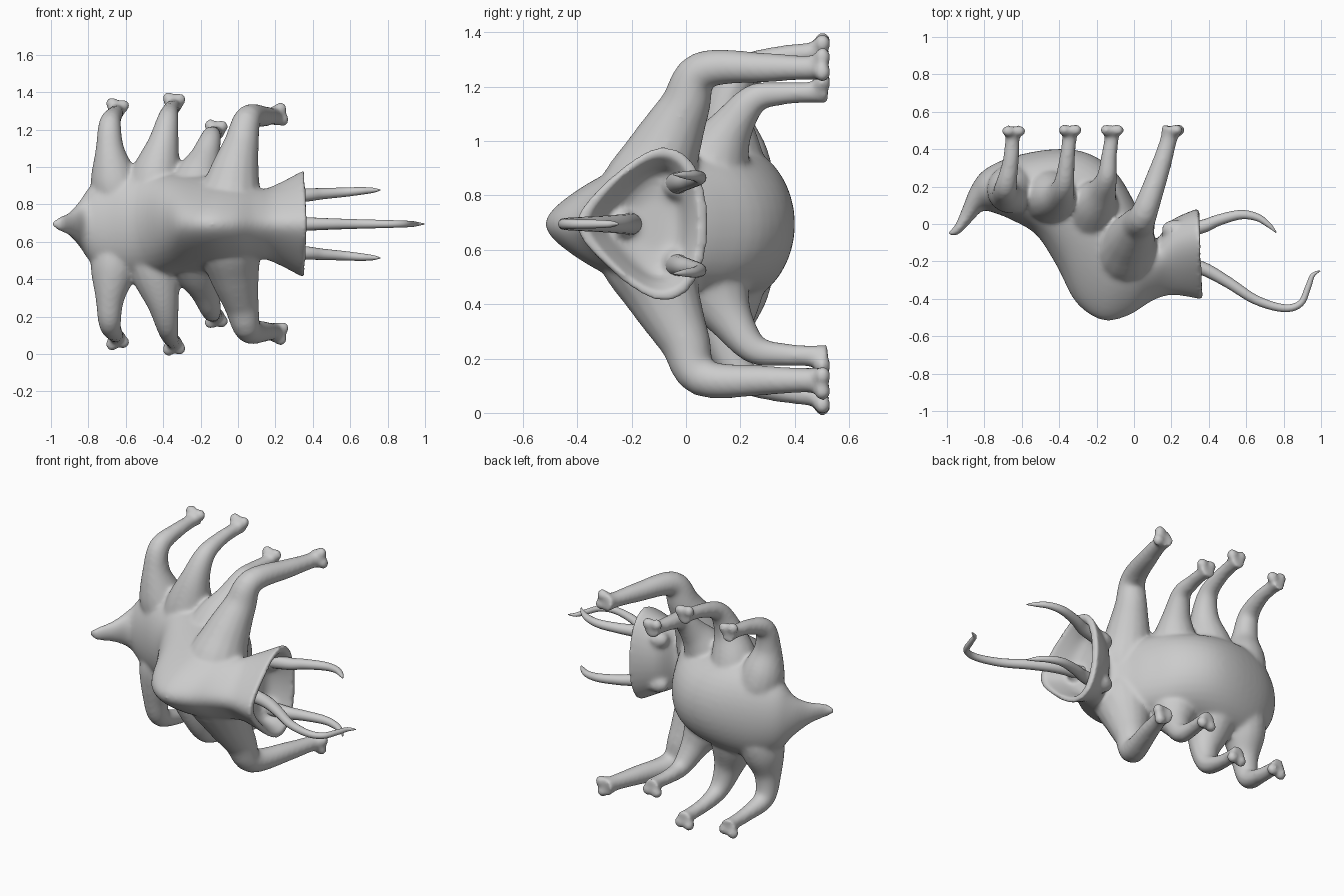
import bpy, bmesh, math
from mathutils import Vector, Matrix

if "Cube" in bpy.data.objects:
    bpy.data.objects.remove(bpy.data.objects["Cube"])

MID = 0.695   # height of the mirror plane


def spline(pts, n):
    """Catmull-Rom through tuples of any length."""
    out = []
    for i in range(len(pts) - 1):
        p0, p1 = pts[max(i - 1, 0)], pts[i]
        p2, p3 = pts[i + 1], pts[min(i + 2, len(pts) - 1)]
        for j in range(n):
            t = j / n
            out.append(tuple(0.5 * (2*b + (c - a)*t + (2*a - 5*b + 4*c - d)*t*t
                                    + (3*b - a - 3*c + d)*t**3)
                             for a, b, c, d in zip(p0, p1, p2, p3)))
    return out + [pts[-1]]


def skin(bm, rings):
    """Bridge rings of points and cap both ends."""
    vs = [[bm.verts.new(p) for p in r] for r in rings]
    n = len(vs[0])
    for a, b in zip(vs, vs[1:]):
        for i in range(n):
            bm.faces.new((a[i], a[(i + 1) % n], b[(i + 1) % n], b[i]))
    bm.faces.new(vs[0])
    bm.faces.new(vs[-1])


def tube(bm, pts, ref, n=16, steps=5):
    """Tapered tube through (x, y, z, radius)."""
    ps = spline(pts, steps)
    cs = [Vector(p[:3]) for p in ps]
    rings = []
    for i, p in enumerate(ps):
        t = (cs[min(i + 1, len(cs) - 1)] - cs[max(i - 1, 0)]).normalized()
        u = t.cross(ref).normalized()
        v = t.cross(u)
        r = max(p[3], 0.003)
        rings.append([cs[i] + r * (u * math.cos(a) + v * math.sin(a))
                      for a in (2 * math.pi * k / n for k in range(n))])
    skin(bm, rings)


def finish(bm, name):
    bmesh.ops.recalc_face_normals(bm, faces=bm.faces)
    for f in bm.faces:
        f.smooth = True
    me = bpy.data.meshes.new(name)
    bm.to_mesh(me)
    bm.free()
    ob = bpy.data.objects.new(name, me)
    bpy.context.collection.objects.link(ob)
    return ob


def blob(bm, loc, scale):
    bmesh.ops.create_uvsphere(bm, u_segments=16, v_segments=10, radius=1,
                              matrix=Matrix.Translation(loc) @ Matrix.Diagonal((*scale, 1)))


bm = bmesh.new()

# body sections: belly point x y, back point x y, half width, belly-side widening
outer = [(-1.0, -.045, -.995, -.06, .01, 0), (-.96, -.01, -.945, -.062, .04, 0),
         (-.92, .08, -.87, .01, .065, 0), (-.87, .2, -.81, .07, .125, 0),
         (-.80, .29, -.75, .06, .215, 0), (-.65, .36, -.65, .02, .28, 0),
         (-.43, .40, -.52, -.06, .29, 0), (-.25, .38, -.41, -.23, .275, .12),
         (-.10, .28, -.31, -.42, .25, .35), (0, .12, -.17, -.515, .225, .45),
         (.06, -.01, -.03, -.49, .195, .45), (.12, -.08, .10, -.41, .172, .45),
         (.20, .02, .21, -.38, .195, .45), (.345, .085, .365, -.405, .262, .5)]
# mouth cavity folds back inside
inner = [(.353, .045, .37, -.365, .23, .5), (.30, .01, .31, -.325, .195, .5),
         (.24, -.02, .25, -.28, .165, .5), (.22, -.06, .22, -.22, .09, .4)]
rings = []
for ux, uy, dx, dy, w, k in spline(outer, 4) + spline(inner, 3):
    u, d = Vector((ux, uy, MID)), Vector((dx, dy, MID))
    c, h = (u + d) / 2, (u - d) / 2
    rings.append([c + h * math.cos(a) + Vector((0, 0, w * math.sin(a) * (1 + k * math.cos(a))))
                  for a in (2 * math.pi * i / 40 for i in range(40))])
skin(bm, rings)

# legs: path from inside the body over the knee to the foot, plus toe direction (x, z)
legs = [
    ([(-.62, .20, .0, .06), (-.64, .195, .13, .125), (-.665, .18, .25, .125), (-.685, .165, .40, .078),
      (-.685, .2, .535, .06), (-.66, .33, .585, .045), (-.65, .46, .60, .04),
      (-.65, .515, .605, .05)], (.2, 1)),
    ([(-.45, .16, .0, .08), (-.45, .155, .14, .15), (-.435, .145, .27, .135), (-.40, .15, .43, .085),
      (-.375, .21, .56, .058), (-.36, .33, .61, .044), (-.345, .46, .63, .04),
      (-.345, .52, .635, .05)], (.1, 1)),
    ([(-.24, .03, .0, .10), (-.23, .06, .13, .16), (-.21, .11, .25, .13), (-.175, .17, .36, .082),
      (-.145, .25, .46, .056), (-.135, .35, .48, .044), (-.12, .46, .485, .04),
      (-.12, .52, .49, .05)], (.1, 1)),
    ([(-.08, -.2, -.02, .10), (-.05, -.15, .10, .175), (-.02, -.08, .27, .135), (.018, -.005, .43, .095),
      (.055, .06, .565, .072), (.14, .30, .575, .055), (.185, .45, .575, .046),
      (.20, .52, .58, .056)], (1, .2))]
for path, toe in legs:
    for s in (1, -1):
        tube(bm, [(x, y, MID + s * z, r) for x, y, z, r in path], Vector((1, 0, 0)))
        x, y, z, r = path[-1]
        t = Vector((toe[0], 0, toe[1])).normalized()
        side = Vector((t.z, 0, -t.x))
        for q in (1, -1):
            p = Vector((x, y - .018, z)) + t * .034 + side * q * .03
            blob(bm, (p.x, p.y, MID + s * p.z), (.036, .032, .036))

# swellings around the tentacle roots
for y, z in ((-.23, 0), (-.03, .14), (-.03, -.14)):
    blob(bm, (.22, y, MID + z), (.075, .055, .055))

body = finish(bm, "creature_body")
rm = body.modifiers.new("fuse", 'REMESH')
rm.mode = 'VOXEL'
rm.voxel_size = 0.011
rm.use_smooth_shade = True
sm = body.modifiers.new("soften", 'SMOOTH')
sm.factor = 0.5
sm.iterations = 16

# centre tentacle
bm = bmesh.new()
tube(bm, [(.2, -.2, MID, .042), (.36, -.235, MID, .036), (.5, -.31, MID, .03), (.65, -.405, MID, .025),
          (.8, -.45, MID, .021), (.89, -.425, MID, .018), (.93, -.34, MID, .016),
          (.955, -.275, MID, .012), (.995, -.25, MID, .003)], Vector((0, 0, 1)))
finish(bm, "centre_tentacle")

# side tentacles
for s, name in ((1, "upper_tentacle"), (-1, "lower_tentacle")):
    bm = bmesh.new()
    tube(bm, [(x, y, MID + s * z, r) for x, y, z, r in (
        (.2, -.04, .15, .045), (.36, -.015, .155, .036), (.45, .02, .162, .03), (.57, .05, .17, .025),
        (.66, .035, .177, .02), (.72, -.005, .18, .014), (.76, -.045, .182, .003))], Vector((0, 0, 1)))
    finish(bm, name)
